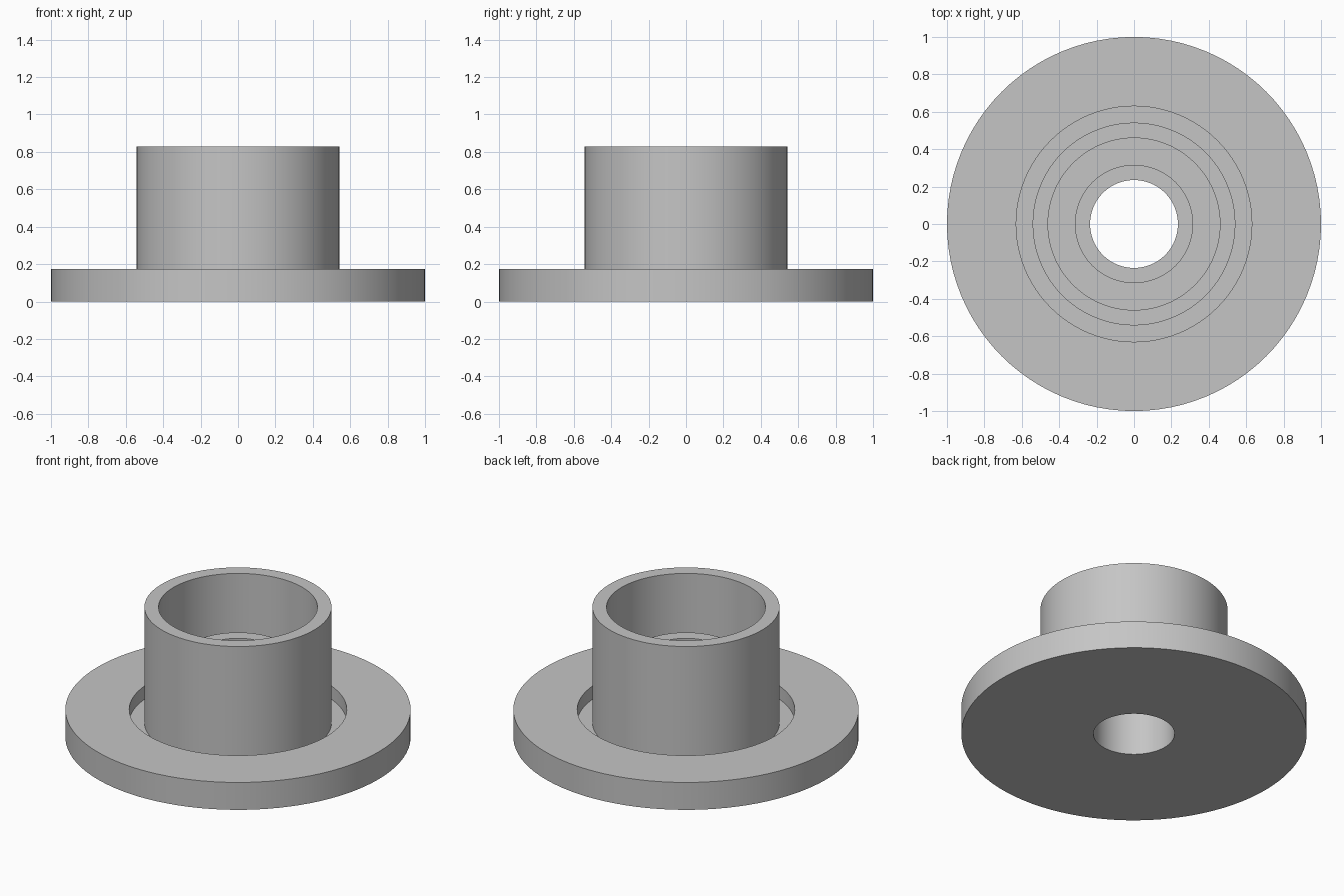
import bpy
import bmesh
import math

cube = bpy.data.objects.get("Cube")
if cube:
    bpy.data.objects.remove(cube, do_unlink=True)

SIDES = 96

# Plain grey material
grey = bpy.data.materials.new("plain_grey")
grey.use_nodes = True
colour = (0.56, 0.56, 0.56, 1.0)
grey.diffuse_color = colour
grey.node_tree.nodes["Principled BSDF"].inputs["Base Color"].default_value = colour


def lathe(name, profile, material):
    """Turn a closed (radius, height) profile around the z axis."""
    bm = bmesh.new()
    rings = []
    for i in range(SIDES):
        a = 2 * math.pi * i / SIDES
        rings.append([bm.verts.new((r * math.cos(a), r * math.sin(a), z))
                      for r, z in profile])
    n = len(profile)
    for i in range(SIDES):
        here, after = rings[i], rings[(i + 1) % SIDES]
        for j in range(n):
            k = (j + 1) % n
            bm.faces.new((here[j], after[j], after[k], here[k]))
    bmesh.ops.recalc_face_normals(bm, faces=bm.faces)
    mesh = bpy.data.meshes.new(name)
    bm.to_mesh(mesh)
    bm.free()
    mesh.materials.append(material)
    obj = bpy.data.objects.new(name, mesh)
    bpy.context.collection.objects.link(obj)
    bpy.ops.object.select_all(action='DESELECT')
    obj.select_set(True)
    bpy.context.view_layer.objects.active = obj
    bpy.ops.object.shade_smooth_by_angle(angle=math.radians(30))
    return obj


bore, boss, tube_in, tube_out, recess, rim = 0.235, 0.316, 0.46, 0.542, 0.63, 1.0
floor_z, plate_z, boss_z, top_z = 0.09, 0.175, 0.52, 0.83

# Flange plate with recess, tall outer sleeve and shorter inner sleeve
lathe("flanged_hub", [
    (bore, 0), (rim, 0), (rim, plate_z), (recess, plate_z),
    (recess, floor_z), (tube_out, floor_z), (tube_out, top_z),
    (tube_in, top_z), (tube_in, floor_z), (boss, floor_z),
    (boss, boss_z), (bore, boss_z),
], grey)
